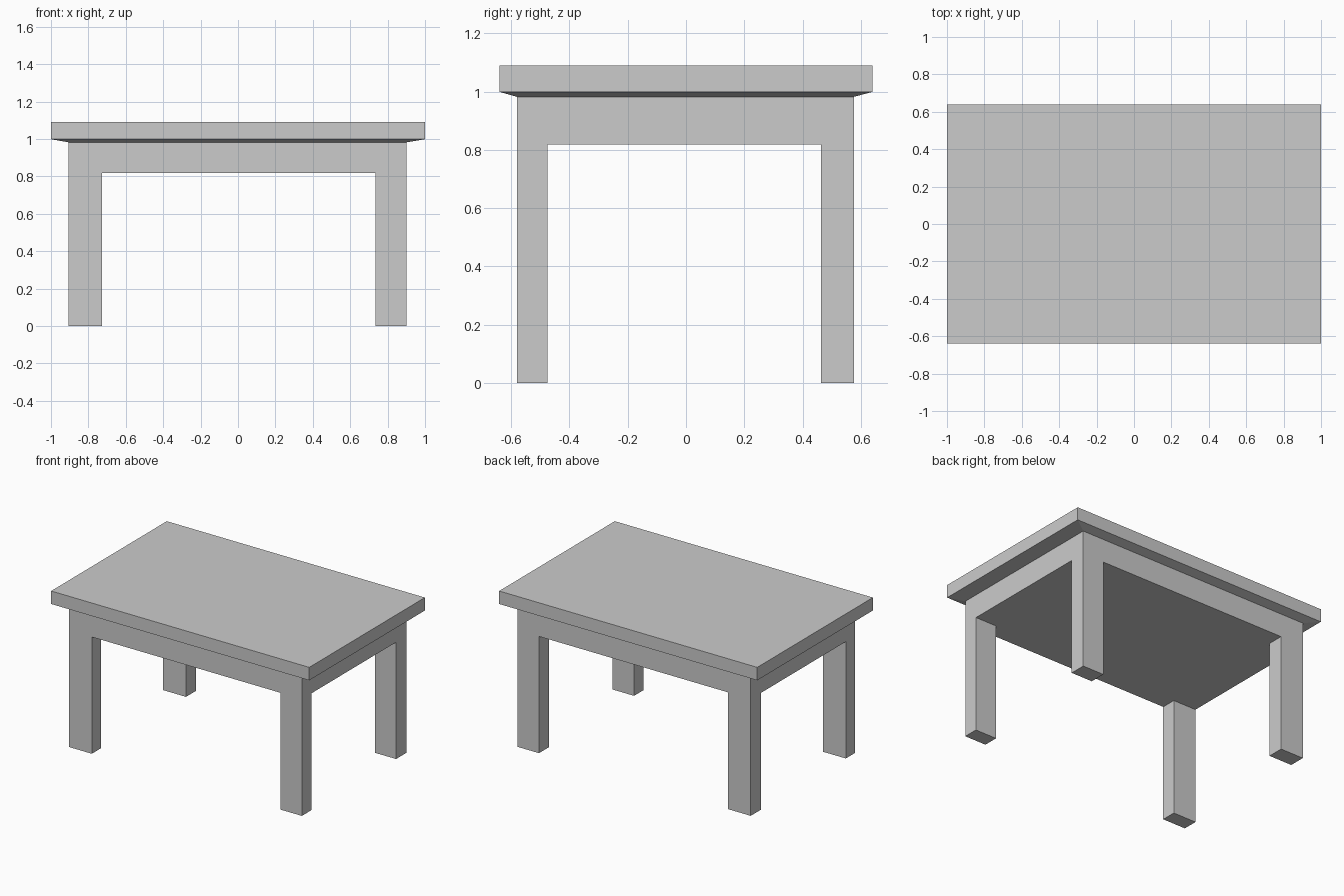
import bpy, bmesh

if "Cube" in bpy.data.objects:
    bpy.data.objects.remove(bpy.data.objects["Cube"])


def loft(name, rings):
    """Stack rectangular rings (x0, x1, y0, y1, z) from bottom to top and cap both ends."""
    bm = bmesh.new()
    loops = [[bm.verts.new((x, y, z)) for x, y in ((x0, y0), (x1, y0), (x1, y1), (x0, y1))]
             for x0, x1, y0, y1, z in rings]
    for low, high in zip(loops, loops[1:]):
        for i in range(4):
            j = (i + 1) % 4
            bm.faces.new((low[i], low[j], high[j], high[i]))
    bm.faces.new(loops[0][::-1])
    bm.faces.new(loops[-1])
    bmesh.ops.recalc_face_normals(bm, faces=bm.faces)
    mesh = bpy.data.meshes.new(name)
    bm.to_mesh(mesh)
    bm.free()
    obj = bpy.data.objects.new(name, mesh)
    bpy.context.collection.objects.link(obj)
    return obj


FRAME = (-0.905, 0.901, -0.58, 0.576)
SLAB = (-1.0, 1.0, -0.64, 0.64)
APRON_Z = 0.818

# Table top: solid apron block, shallow tapered underside, overhanging slab
loft("table_top", [(*FRAME, APRON_Z), (*FRAME, 0.982), (*SLAB, 0.999), (*SLAB, 1.09)])

# Four rectangular legs, flush with the apron corners
leg_x = {"left": (FRAME[0], -0.727), "right": (0.736, FRAME[1])}
leg_y = {"front": (FRAME[2], -0.476), "back": (0.463, FRAME[3])}
for depth, ys in leg_y.items():
    for side, xs in leg_x.items():
        loft(f"{depth}_{side}_leg", [(*xs, *ys, 0.0), (*xs, *ys, APRON_Z)])
